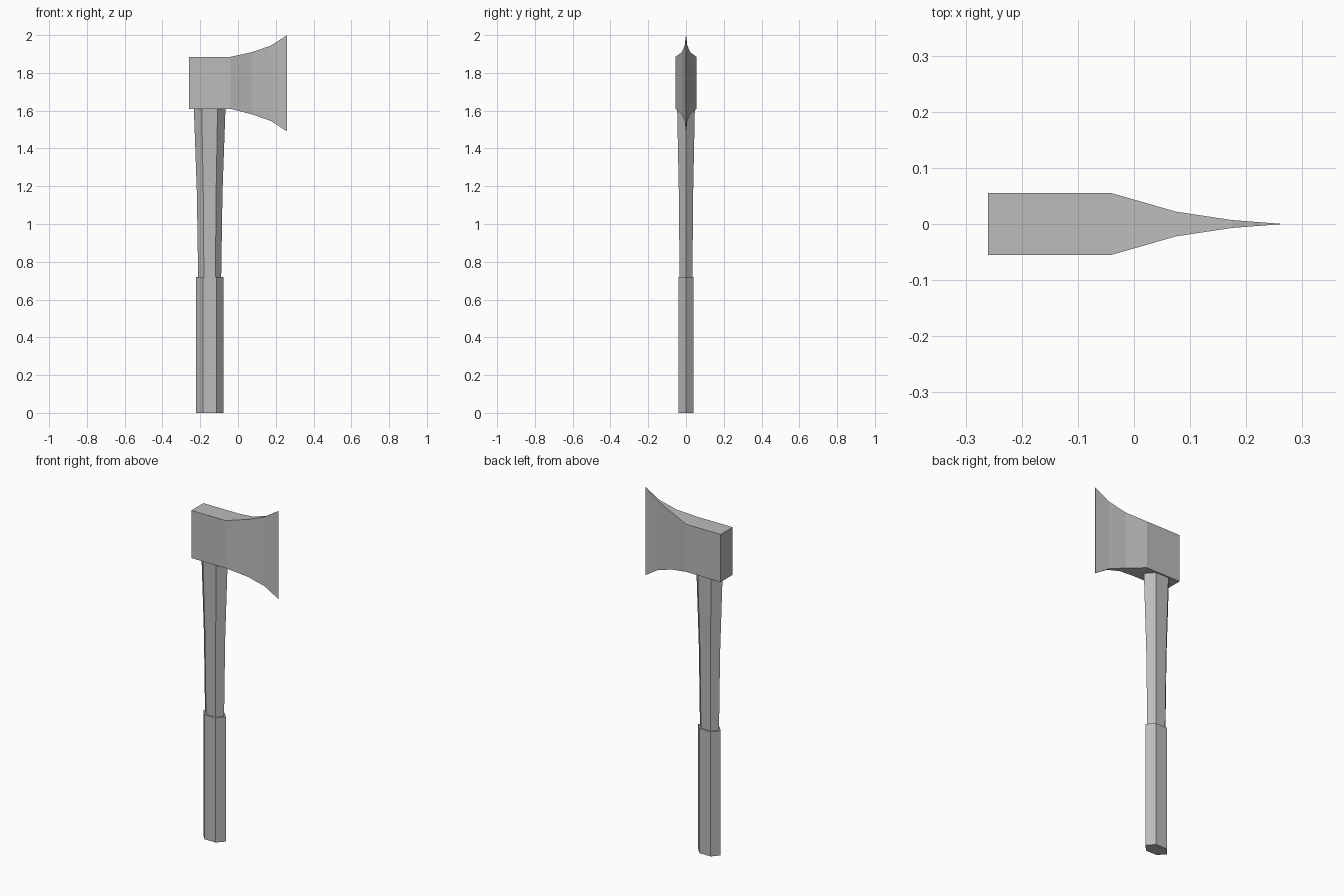
import bpy, bmesh, math

cube = bpy.data.objects.get("Cube")
if cube:
    bpy.data.objects.remove(cube, do_unlink=True)

grey = bpy.data.materials.new("plain grey")
grey.use_nodes = True
colour = (0.5, 0.5, 0.5, 1)
grey.diffuse_color = colour
grey.node_tree.nodes["Principled BSDF"].inputs["Base Color"].default_value = colour


def loft(name, rings):
    """Skin a list of equal-length rings and cap both ends."""
    bm = bmesh.new()
    loops = [[bm.verts.new(p) for p in ring] for ring in rings]
    for a, b in zip(loops, loops[1:]):
        for i in range(len(a)):
            j = (i + 1) % len(a)
            bm.faces.new((a[i], a[j], b[j], b[i]))
    bm.faces.new(loops[0])
    bm.faces.new(loops[-1])
    bmesh.ops.remove_doubles(bm, verts=bm.verts, dist=0.0001)
    bmesh.ops.recalc_face_normals(bm, faces=bm.faces)
    mesh = bpy.data.meshes.new(name)
    bm.to_mesh(mesh)
    bm.free()
    mesh.materials.append(grey)
    obj = bpy.data.objects.new(name, mesh)
    bpy.context.collection.objects.link(obj)
    return obj


def hexagon(z, rx, ry):
    """Squashed hexagon with flat front and back, pointed at the sides."""
    pts = []
    for i in range(6):
        a = math.radians(60 * i)
        pts.append((-0.15 + rx * math.cos(a),
                    ry * math.sin(a) / math.sin(math.radians(60)), z))
    return pts


def slab(x, half_y, low, high):
    """Upright rectangle across the head."""
    return [(x, -half_y, low), (x, half_y, low),
            (x, half_y, high), (x, -half_y, high)]


# Lower grip, slightly thicker than the shaft
loft("grip", [hexagon(0, 0.072, 0.041), hexagon(0.72, 0.072, 0.041)])

# Shaft flaring towards the head
loft("shaft", [hexagon(0.72, 0.061, 0.034),
               hexagon(1.17, 0.068, 0.038),
               hexagon(1.62, 0.084, 0.047)])

# Head: square poll tapering to a flared cutting edge
loft("axe_head", [slab(-0.26, 0.055, 1.61, 1.885),
                  slab(-0.04, 0.055, 1.61, 1.885),
                  slab(0.075, 0.022, 1.58, 1.91),
                  slab(0.175, 0.007, 1.545, 1.945),
                  slab(0.26, 0.0005, 1.49, 2.0)])
